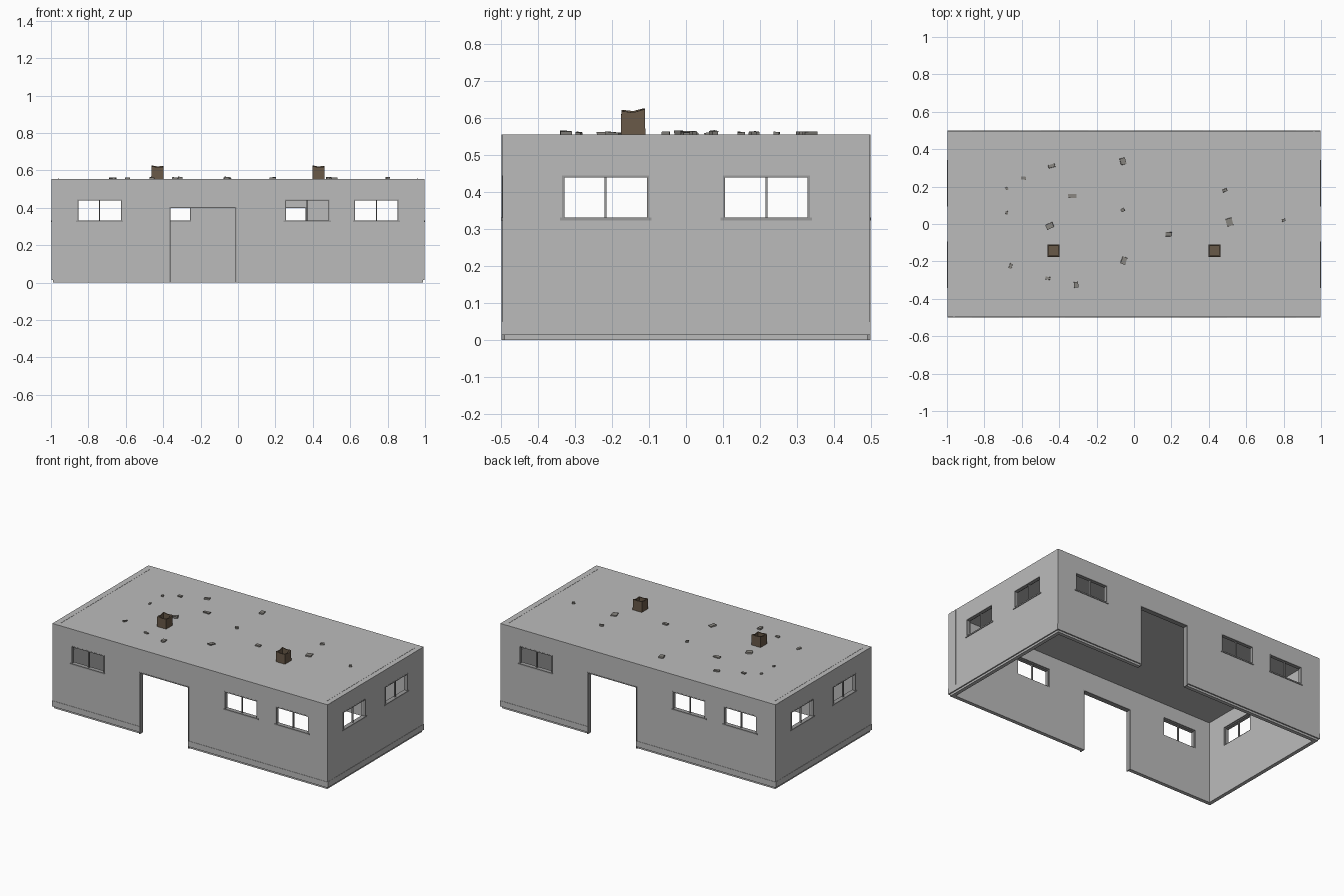
import bpy, bmesh, random
from math import radians
from mathutils import Matrix, Vector

cube = bpy.data.objects.get("Cube")
if cube:
    bpy.data.objects.remove(cube, do_unlink=True)


def material(name, colour):
    m = bpy.data.materials.new(name)
    m.use_nodes = True
    m.diffuse_color = (*colour, 1)
    m.node_tree.nodes["Principled BSDF"].inputs["Base Color"].default_value = (*colour, 1)
    return m


concrete = material("concrete grey", (0.5, 0.5, 0.5))
trim = material("trim grey", (0.32, 0.32, 0.32))
rubble = material("rubble grey", (0.24, 0.23, 0.21))
brick = material("flue brown", (0.14, 0.1, 0.065))

HX, HY, BASE, TOP, THICK = 0.996, 0.497, 0.013, 0.555, 0.03
SILL, HEAD, DOOR_TOP = 0.325, 0.445, 0.405
DOOR = (-0.368, -0.008)


def add_box(bm, lo, hi, matrix=Matrix()):
    lo, hi = Vector(lo), Vector(hi)
    size = Matrix.Diagonal((*(hi - lo), 1))
    bmesh.ops.create_cube(bm, size=1, matrix=matrix @ Matrix.Translation((lo + hi) / 2) @ size)


def finish(bm, name, mat):
    bmesh.ops.recalc_face_normals(bm, faces=bm.faces)
    mesh = bpy.data.meshes.new(name)
    bm.to_mesh(mesh)
    bm.free()
    mesh.materials.append(mat)
    ob = bpy.data.objects.new(name, mesh)
    bpy.context.collection.objects.link(ob)
    return ob


# Wall layout: (name, turn, distance from centre, half length, windows, has a door)
LONG = [(-0.86, -0.62), (0.25, 0.49), (0.62, 0.86)]
SHORT = [(-0.335, -0.1), (0.1, 0.335)]
WALLS = [
    ("front", 0, HY, HX, LONG, True),
    ("left", 90, HX, HY, SHORT, False),
    ("back", 180, HY, HX, LONG, True),
    ("right", 270, HX, HY, SHORT, False),
]


def wall_box(bm, wall, u, out, z):
    """Box on a wall: u runs along it, out is measured outward from its face."""
    turn = Matrix.Rotation(radians(wall[1]), 4, "Z")
    d = wall[2]
    add_box(bm, (u[0], -d - out[1], z[0]), (u[1], -d - out[0], z[1]), turn)


# Hollow shell with an open underside, cut by the windows and doors
bm = bmesh.new()
add_box(bm, (-HX, -HY, BASE), (HX, HY, TOP))
shell = finish(bm, "building_shell", concrete)


def cut(target, bm, name):
    cutter = finish(bm, name, concrete)
    cutter.hide_render = True
    mod = target.modifiers.new(name, "BOOLEAN")
    mod.operation, mod.solver, mod.object = "DIFFERENCE", "EXACT", cutter
    bpy.context.view_layer.update()
    graph = bpy.context.evaluated_depsgraph_get()
    mesh = bpy.data.meshes.new_from_object(target.evaluated_get(graph))
    target.modifiers.clear()
    target.data = mesh
    bpy.data.objects.remove(cutter, do_unlink=True)


bm = bmesh.new()
add_box(bm, (THICK - HX, THICK - HY, -0.1), (HX - THICK, HY - THICK, TOP - 0.02))
cut(shell, bm, "room_cutter")
bm = bmesh.new()
for wall in WALLS:
    for w in wall[4]:
        wall_box(bm, wall, w, (-0.05, 0.05), (SILL, HEAD))
    if wall[5]:
        wall_box(bm, wall, DOOR, (-0.05, 0.05), (-0.1, DOOR_TOP))
cut(shell, bm, "opening_cutter")

for wall in WALLS:
    name, half, windows, has_door = wall[0], wall[3], wall[4], wall[5]
    runs = [(-half, half)]
    if has_door:
        runs = [(-half, DOOR[0]), (DOOR[1], half)]

    # Recessed footing and thin skirting, broken at the doorway
    bm = bmesh.new()
    for a, b in runs:
        inset_a = a + 0.006 if a == -half else a
        inset_b = b - 0.006 if b == half else b
        wall_box(bm, wall, (inset_a, inset_b), (-THICK, -0.006), (0, BASE))
        wall_box(bm, wall, (a, b), (0, 0.002), (BASE, 0.05))
    finish(bm, name + "_footing", concrete)

    # Narrow cover strips by the corners
    bm = bmesh.new()
    wall_box(bm, wall, (0.03 - half, 0.037 - half), (0, 0.002), (BASE, TOP))
    if not has_door:
        wall_box(bm, wall, (0.06 - half, 0.068 - half), (0, 0.002), (BASE, TOP))
    finish(bm, name + "_corner_strips", concrete)

    # Window frames with a centre bar and a projecting sill
    bm = bmesh.new()
    f = 0.006
    for a, b in windows:
        mid, depth = (a + b) / 2, (-0.022, 0.001)
        wall_box(bm, wall, (a, a + f), depth, (SILL, HEAD))
        wall_box(bm, wall, (b - f, b), depth, (SILL, HEAD))
        wall_box(bm, wall, (a + f, b - f), depth, (HEAD - f, HEAD))
        wall_box(bm, wall, (mid - f / 2, mid + f / 2), (-0.018, -0.008), (SILL, HEAD - f))
        wall_box(bm, wall, (a - f, b + f), (-0.025, 0.004), (SILL - 0.002, SILL + f))
    finish(bm, name + "_window_frames", trim)

    # Door frame
    if has_door:
        bm = bmesh.new()
        a, b = DOOR
        depth = (-THICK, 0.002)
        wall_box(bm, wall, (a, a + f), depth, (0, DOOR_TOP))
        wall_box(bm, wall, (b - f, b), depth, (0, DOOR_TOP))
        wall_box(bm, wall, (a + f, b - f), depth, (DOOR_TOP - f, DOOR_TOP))
        finish(bm, name + "_door_frame", trim)

# Roof seams near both ends
bm = bmesh.new()
for s in (-1, 1):
    add_box(bm, (s * 0.96 - 0.003, -0.46, TOP), (s * 0.96 + 0.003, 0.46, TOP + 0.001))
finish(bm, "roof_seams", concrete)


# Broken flues: hollow square stacks with an uneven rim
def flue(name, x, y):
    bm = bmesh.new()
    ring = [(-1, -1), (0, -1), (1, -1), (1, 0), (1, 1), (0, 1), (-1, 1), (-1, 0)]
    heights = [0.067, 0.062, 0.064, 0.06, 0.069, 0.066, 0.071, 0.064]

    def loop(radius, levels):
        return [bm.verts.new((x + u * radius, y + v * radius, TOP + h))
                for (u, v), h in zip(ring, levels)]

    loops = [loop(0.033, [0] * 8), loop(0.032, heights),
             loop(0.026, heights), loop(0.026, [0.006] * 8)]
    for low, high in zip(loops, loops[1:]):
        for i in range(8):
            j = (i + 1) % 8
            bm.faces.new((low[i], low[j], high[j], high[i]))
    bm.faces.new(loops[-1])
    finish(bm, name, brick)


flue("right_flue", -0.43, -0.143)
flue("left_flue", 0.43, -0.143)

# Rubble scattered on the roof: x, y, length, width, turn
CHIPS = [
    (-0.44, 0.31, 0.035, 0.018, 15), (-0.59, 0.245, 0.026, 0.014, -5),
    (-0.68, 0.19, 0.014, 0.014, 20), (-0.33, 0.15, 0.042, 0.02, 0),
    (-0.68, 0.06, 0.012, 0.018, 5), (-0.06, 0.335, 0.028, 0.036, 15),
    (-0.06, 0.075, 0.018, 0.016, 30), (-0.45, -0.01, 0.04, 0.028, 25),
    (0.485, 0.18, 0.024, 0.016, 20), (0.51, 0.01, 0.034, 0.042, 15),
    (0.8, 0.02, 0.018, 0.014, 25), (0.185, -0.055, 0.034, 0.022, 0),
    (-0.055, -0.195, 0.026, 0.038, -20), (-0.66, -0.225, 0.014, 0.028, -20),
    (-0.46, -0.29, 0.026, 0.015, -10), (-0.31, -0.325, 0.022, 0.03, 5),
]
random.seed(4)
bm = bmesh.new()
for x, y, length, width, turn in CHIPS:
    place = Matrix.Translation((x, y, TOP)) @ Matrix.Rotation(radians(turn), 4, "Z")
    tall = random.uniform(0.006, 0.011)
    add_box(bm, (-length / 2, -width / 2, 0), (length / 2, width / 2, tall), place)
for v in bm.verts:
    if v.co.z > TOP + 0.001:
        v.co += Vector([random.uniform(-0.002, 0.002) for _ in range(3)])
finish(bm, "roof_rubble", rubble)
